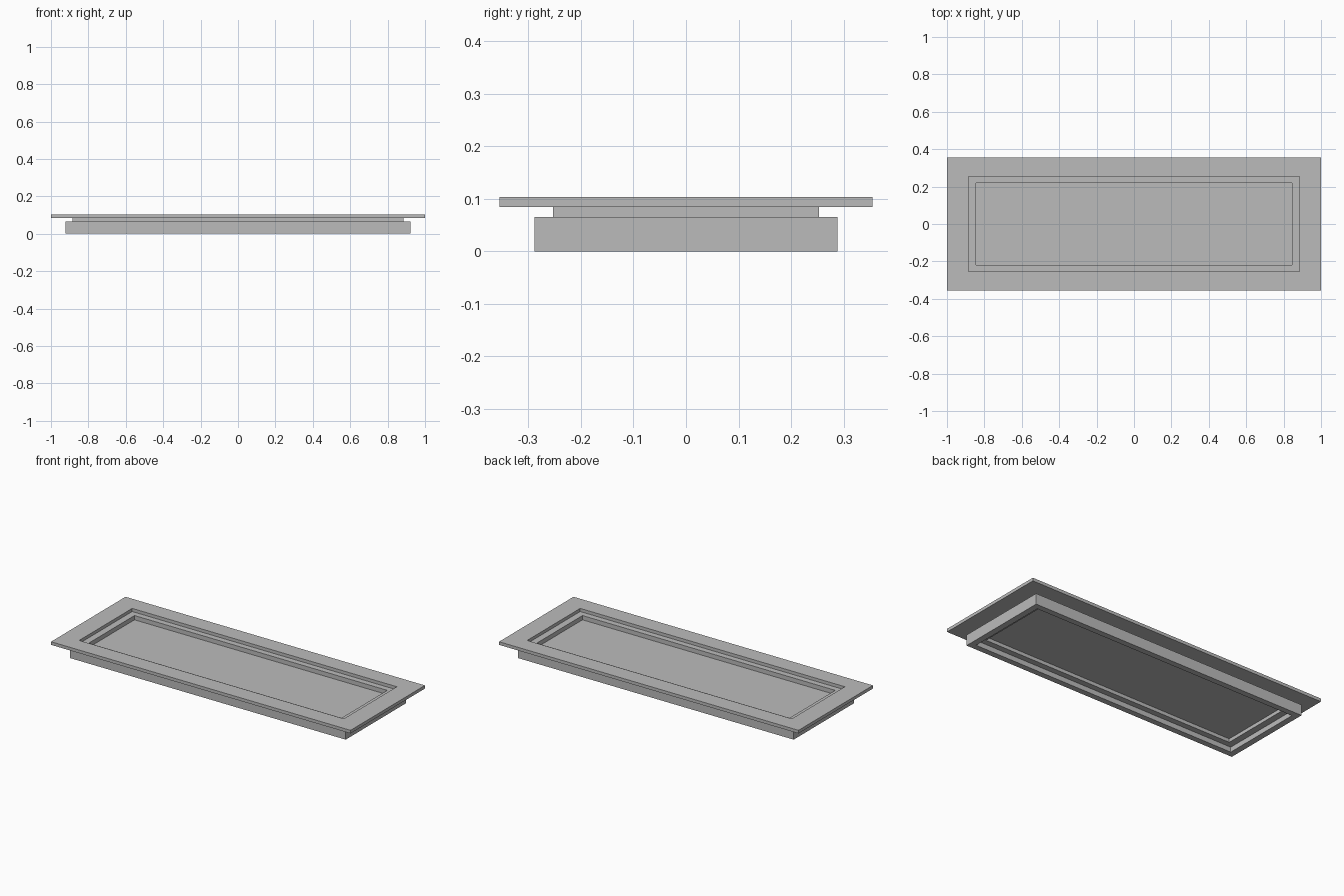
import bpy
import bmesh

cube = bpy.data.objects.get("Cube")
if cube:
    bpy.data.objects.remove(cube, do_unlink=True)

grey = bpy.data.materials.new("plain_grey")
grey.use_nodes = True
colour = (0.5, 0.5, 0.5, 1)
grey.diffuse_color = colour
grey.node_tree.nodes["Principled BSDF"].inputs["Base Color"].default_value = colour


def finish(name, bm):
    bmesh.ops.recalc_face_normals(bm, faces=bm.faces)
    mesh = bpy.data.meshes.new(name)
    bm.to_mesh(mesh)
    bm.free()
    mesh.materials.append(grey)
    bpy.context.collection.objects.link(bpy.data.objects.new(name, mesh))


def loop(bm, half, z):
    """Rectangle of vertices with the given half sizes."""
    x, y = half
    return [bm.verts.new((sx * x, sy * y, z))
            for sx, sy in ((-1, -1), (1, -1), (1, 1), (-1, 1))]


def frame(name, outer, inner, z0, z1):
    """Rectangular ring swept around a rectangular section."""
    bm = bmesh.new()
    loops = [loop(bm, outer, z0), loop(bm, outer, z1),
             loop(bm, inner, z1), loop(bm, inner, z0)]
    for i in range(4):
        a, b = loops[i], loops[(i + 1) % 4]
        for j in range(4):
            k = (j + 1) % 4
            bm.faces.new((a[j], a[k], b[k], b[j]))
    finish(name, bm)


def slab(name, half, z0, z1):
    bm = bmesh.new()
    bottom, top = loop(bm, half, z0), loop(bm, half, z1)
    bm.faces.new(bottom)
    bm.faces.new(top)
    for j in range(4):
        k = (j + 1) % 4
        bm.faces.new((bottom[j], bottom[k], top[k], top[j]))
    finish(name, bm)


# Half sizes shared by neighbouring parts
rim_edge = (1.0, 0.355)
base_edge = (0.921, 0.288)
neck_edge = (0.884, 0.253)
panel_edge = (0.844, 0.218)

# Wide top rim, inner neck, lower outer frame and recessed panel
frame("top_rim", rim_edge, neck_edge, 0.084, 0.103)
frame("neck_frame", neck_edge, panel_edge, 0.03, 0.084)
frame("base_frame", base_edge, neck_edge, 0, 0.065)
slab("recessed_panel", panel_edge, 0.051, 0.058)
